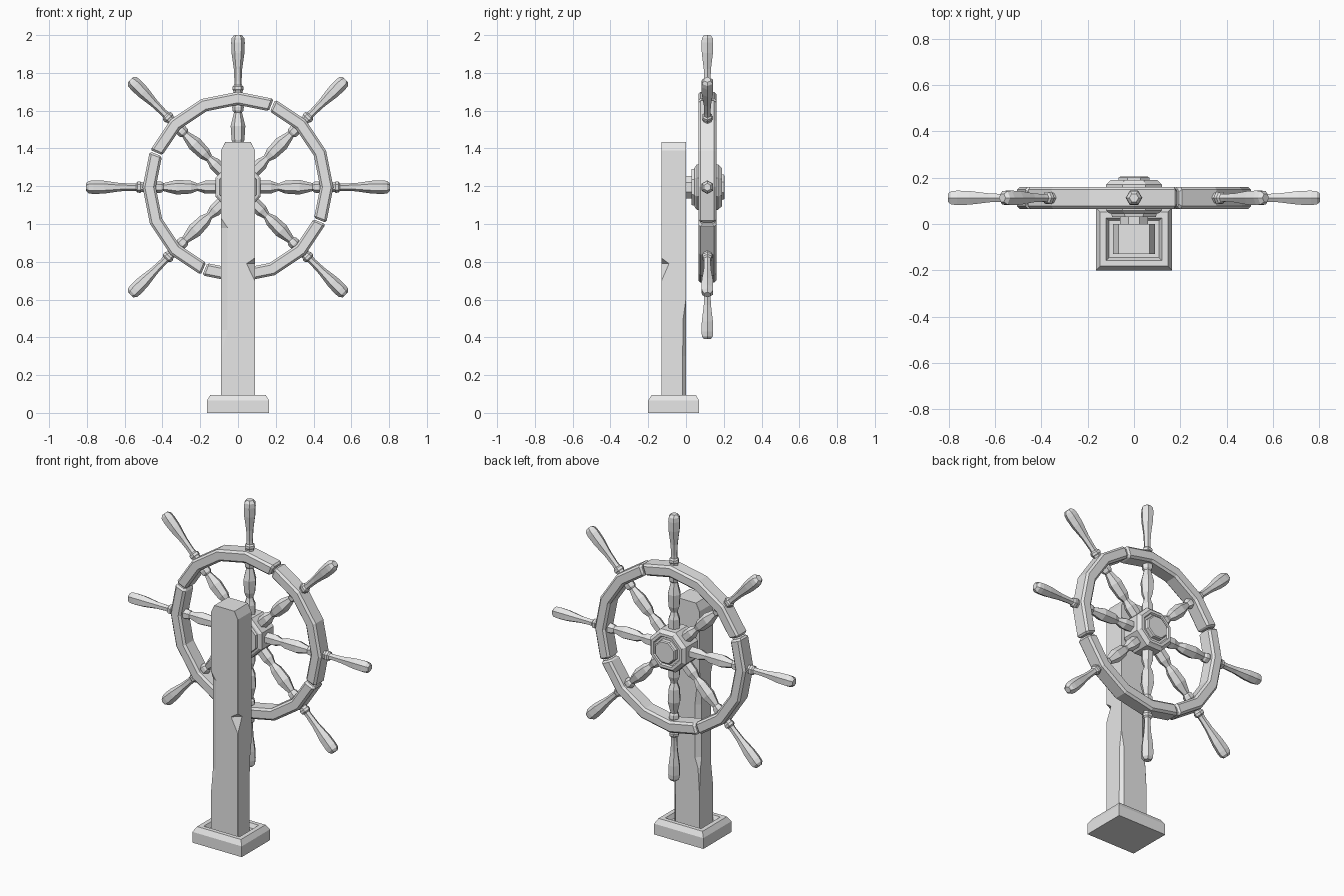
import bpy, bmesh, math
from mathutils import Vector, Matrix

if "Cube" in bpy.data.objects:
    bpy.data.objects.remove(bpy.data.objects["Cube"])

grey = bpy.data.materials.new("plain grey")
grey.diffuse_color = (0.8, 0.8, 0.8, 1)
grey.use_nodes = True
grey.node_tree.nodes["Principled BSDF"].inputs["Base Color"].default_value = grey.diffuse_color

CENTRE = Vector((0, 0.113, 1.195))   # wheel centre
POST_Y = -0.065


def loft(name, rings, matrix=None):
    """Skin a list of equal-length rings and cap both ends, flat shaded."""
    bm = bmesh.new()
    loops = [[bm.verts.new(p) for p in ring] for ring in rings]
    n = len(rings[0])
    for a, b in zip(loops, loops[1:]):
        for i in range(n):
            j = (i + 1) % n
            bm.faces.new((a[i], a[j], b[j], b[i]))
    bm.faces.new(loops[0])
    bm.faces.new(loops[-1])
    bmesh.ops.recalc_face_normals(bm, faces=bm.faces)
    if matrix:
        bmesh.ops.transform(bm, matrix=matrix, verts=bm.verts)
    mesh = bpy.data.meshes.new(name)
    bm.to_mesh(mesh)
    bm.free()
    mesh.materials.append(grey)
    ob = bpy.data.objects.new(name, mesh)
    bpy.context.collection.objects.link(ob)
    return ob


def ngon(r, h, sides, phase=0.0):
    return [(r * math.cos(phase + math.tau * i / sides),
             r * math.sin(phase + math.tau * i / sides), h) for i in range(sides)]


# Base: bevelled plinth with a socket around the post
loft("base", [[(sx * hx, POST_Y + sy * hy, z)
               for sx, sy in ((-1, -1), (1, -1), (1, 1), (-1, 1))]
              for hx, hy, z in ((.165, .135, 0), (.165, .135, .065), (.147, .117, .095),
                                (.12, .092, .095), (.108, .08, .07))])


# Post: rectangle whose four corners are carved by varying amounts up its height
def post_ring(z, fl=(0, 0), fr=(0, 0), br=(0, 0), bl=(0, 0), hx=.09):
    hy, e = .065, .0008
    out = []
    for (sx, sy), (cx, cy) in zip(((-1, -1), (1, -1), (1, 1), (-1, 1)), (fl, fr, br, bl)):
        along_x = (sx * (hx - max(cx, e)), POST_Y + sy * hy, z)
        along_y = (sx * hx, POST_Y + sy * (hy - max(cy, e)), z)
        out += [along_y, along_x] if sx == sy else [along_x, along_y]
    return out


carve, back = (.035, .02), (.03, .022)
loft("post", [
    post_ring(.05, br=(.02, .02)),
    post_ring(.30, br=(.02, .018)),
    post_ring(.44, fl=carve, br=(.02, .016), bl=(.01, .01)),
    post_ring(.50, fl=carve, br=(.018, .015), bl=back),
    post_ring(.60, fl=carve, bl=back),
    post_ring(.70, fl=carve, bl=back),
    post_ring(.79, fl=carve, fr=(.045, .04), bl=back),
    post_ring(.82, fl=carve, bl=back),
    post_ring(.98, fl=carve, bl=(.012, .01)),
    post_ring(1.03),
    post_ring(1.39),
    post_ring(1.435, hx=.067),
])

# Axle and hub: eight-sided turned parts, their axis along y
to_y = Matrix.Rotation(-math.pi / 2, 4, 'X')
axis = Matrix.Translation((0, 0, CENTRE.z)) @ to_y


def turned(name, profile):
    k = math.cos(math.pi / 8)
    return loft(name, [ngon(r / k, y, 8, math.pi / 8) for y, r in profile], axis)


turned("axle", ((-.02, .06), (.05, .06)))
turned("hub", ((.03, .095), (.045, .098), (.047, .108), (.058, .12), (.17, .12), (.182, .108),
               (.19, .102), (.19, .086), (.18, .08), (.18, .068), (.2, .066), (.205, .06)))


# Rim: four segments of four straight sides, with small gaps between them
def rim_ring(deg, scale=1.0):
    hr, hy, c = .035 * scale, .048 * scale, .012
    # keep intermediate rings on the straight chord between corners
    off = (deg % 22.5) - 11.25
    k = math.cos(math.radians(11.25)) / math.cos(math.radians(off))
    a = math.radians(deg)
    section = ((hr, hy - c), (hr - c, hy), (c - hr, hy), (-hr, hy - c),
               (-hr, c - hy), (c - hr, -hy), (hr - c, -hy), (hr, c - hy))
    return [CENTRE + Vector((math.cos(a) * (.47 + r) * k, y, math.sin(a) * (.47 + r) * k))
            for r, y in section]


for q in range(4):
    s = 67.5 + 90 * q
    loft(f"rim_segment_{q + 1}",
         [rim_ring(s + .5, .78), rim_ring(s + 1.8)]
         + [rim_ring(s + d) for d in (22.5, 45, 67.5)]
         + [rim_ring(s + 88.2), rim_ring(s + 89.5, .78)])

# Spokes: six-sided turned bars ending in handles
spoke = ((.09, .034), (.175, .034), (.195, .026), (.215, .02), (.25, .034), (.325, .039),
         (.395, .021), (.405, .029), (.425, .031), (.44, .025), (.51, .025), (.517, .03),
         (.532, .029), (.54, .02), (.56, .019), (.625, .022), (.71, .034), (.765, .036),
         (.79, .033), (.805, .02))
for i in range(8):
    m = Matrix.Translation(CENTRE) @ Matrix.Rotation(math.tau * i / 8, 4, 'Y')
    loft(f"spoke_{i + 1}", [ngon(w, r, 6) for r, w in spoke], m)
